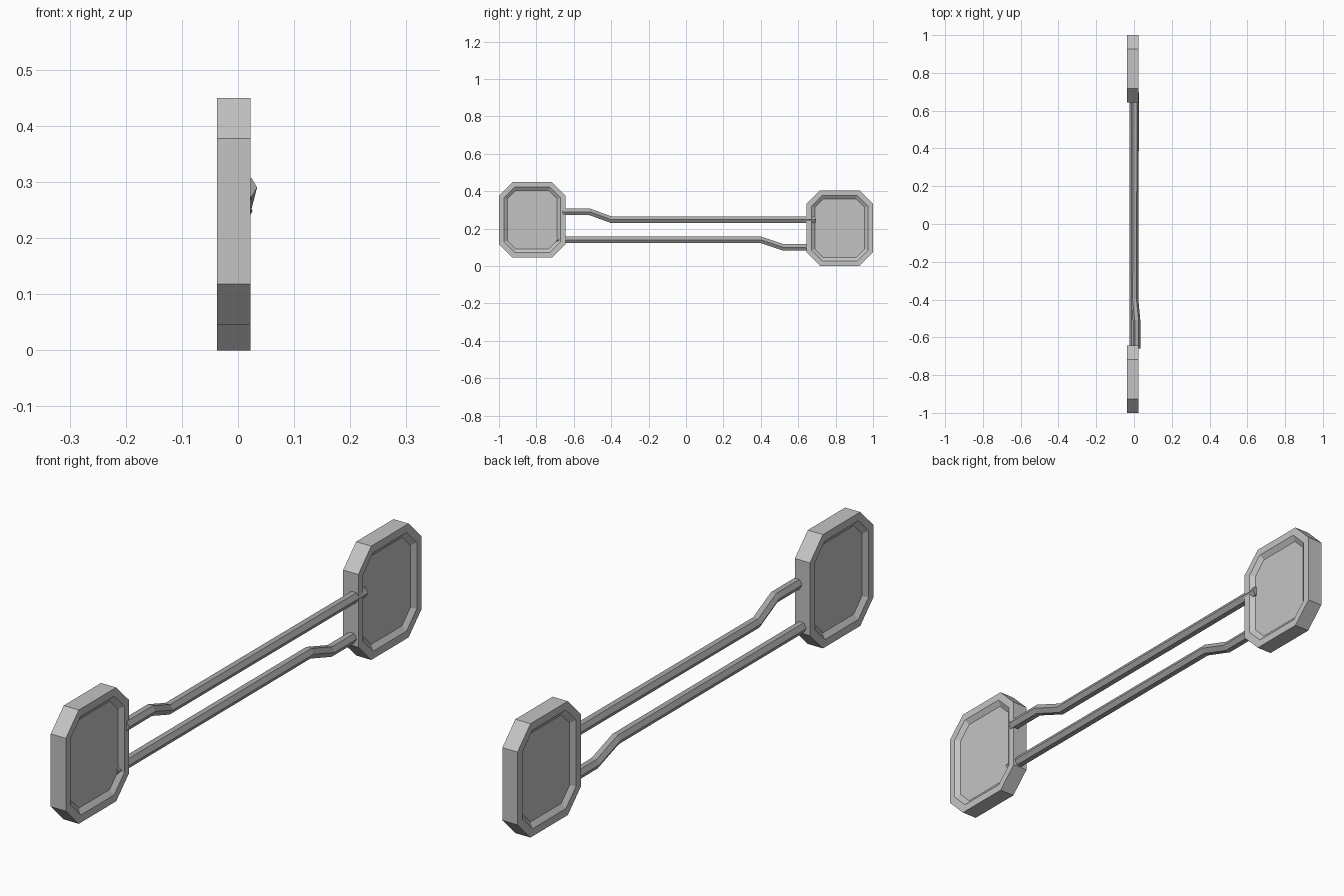
import bpy
import bmesh
from math import cos, sin, pi
from mathutils import Vector

cube = bpy.data.objects.get("Cube")
if cube:
    bpy.data.objects.remove(cube, do_unlink=True)


def make_material(name, value):
    mat = bpy.data.materials.new(name)
    mat.use_nodes = True
    colour = (value, value, value, 1)
    mat.diffuse_color = colour
    mat.node_tree.nodes["Principled BSDF"].inputs["Base Color"].default_value = colour
    return mat


def finish(bm, name, mat):
    bmesh.ops.recalc_face_normals(bm, faces=bm.faces[:])
    mesh = bpy.data.meshes.new(name)
    bm.to_mesh(mesh)
    bm.free()
    mesh.materials.append(mat)
    obj = bpy.data.objects.new(name, mesh)
    bpy.context.collection.objects.link(obj)


def skin(bm, loops):
    """Bridge successive vertex rings and cap both ends."""
    rings = [[bm.verts.new(p) for p in loop] for loop in loops]
    for a, b in zip(rings, rings[1:]):
        for i in range(len(a)):
            j = (i + 1) % len(a)
            bm.faces.new((a[i], a[j], b[j], b[i]))
    bm.faces.new(rings[0])
    bm.faces.new(rings[-1])


X_MIN, X_MAX = -0.037, 0.0225
RIM, BEVEL, DEPTH = 0.027, 0.018, 0.013


def octagon(x, y, z, inset):
    """Chamfered rectangle, inset evenly on all eight sides."""
    hy, hz = 0.178 - inset, 0.2025 - inset
    c = 0.073 - inset * 0.586
    quarter = [(hy, hz - c), (hy - c, hz)]
    pts = []
    for sy, sz in ((1, 1), (-1, 1), (-1, -1), (1, -1)):
        corner = quarter if sy * sz > 0 else quarter[::-1]
        pts += [(x, y + sy * a, z + sz * b) for a, b in corner]
    return pts


def plate(name, y, z, mat):
    # Raised rim and sunken panel on both faces
    profile = [(X_MIN + DEPTH, RIM + BEVEL), (X_MIN, RIM), (X_MIN, 0),
               (X_MAX, 0), (X_MAX, RIM), (X_MAX - DEPTH, RIM + BEVEL)]
    bm = bmesh.new()
    skin(bm, [octagon(x, y, z, inset) for x, inset in profile])
    finish(bm, name, mat)


def rod(name, path, mat, radius=0.02):
    # Six-sided bar with mitred bends
    pts = [Vector(p) for p in path]
    loops = []
    for i, p in enumerate(pts):
        t = (pts[min(i + 1, len(pts) - 1)] - p).normalized()
        t += (p - pts[max(i - 1, 0)]).normalized()
        t.normalize()
        up = Vector((1, 0, 0)).cross(t).normalized()
        side = t.cross(up)
        loops.append([p + radius * (side * cos(k * pi / 3) + up * sin(k * pi / 3))
                      for k in range(6)])
    bm = bmesh.new()
    skin(bm, loops)
    finish(bm, name, mat)


plate_grey = make_material("plate grey", 0.55)
rod_grey = make_material("rod grey", 0.4)

# End plates
plate("front_plate", -0.822, 0.2475, plate_grey)
plate("back_plate", 0.822, 0.2025, plate_grey)

# Connecting rods, each with one offset bend
rod("upper_rod", [(0.014, -0.66, 0.29), (0.014, -0.515, 0.29),
                  (0.003, -0.40, 0.248), (0.006, 0.695, 0.248)], rod_grey)
rod("lower_rod", [(-0.003, -0.695, 0.14), (-0.003, 0.40, 0.14),
                  (-0.004, 0.52, 0.10), (-0.004, 0.66, 0.10)], rod_grey)
